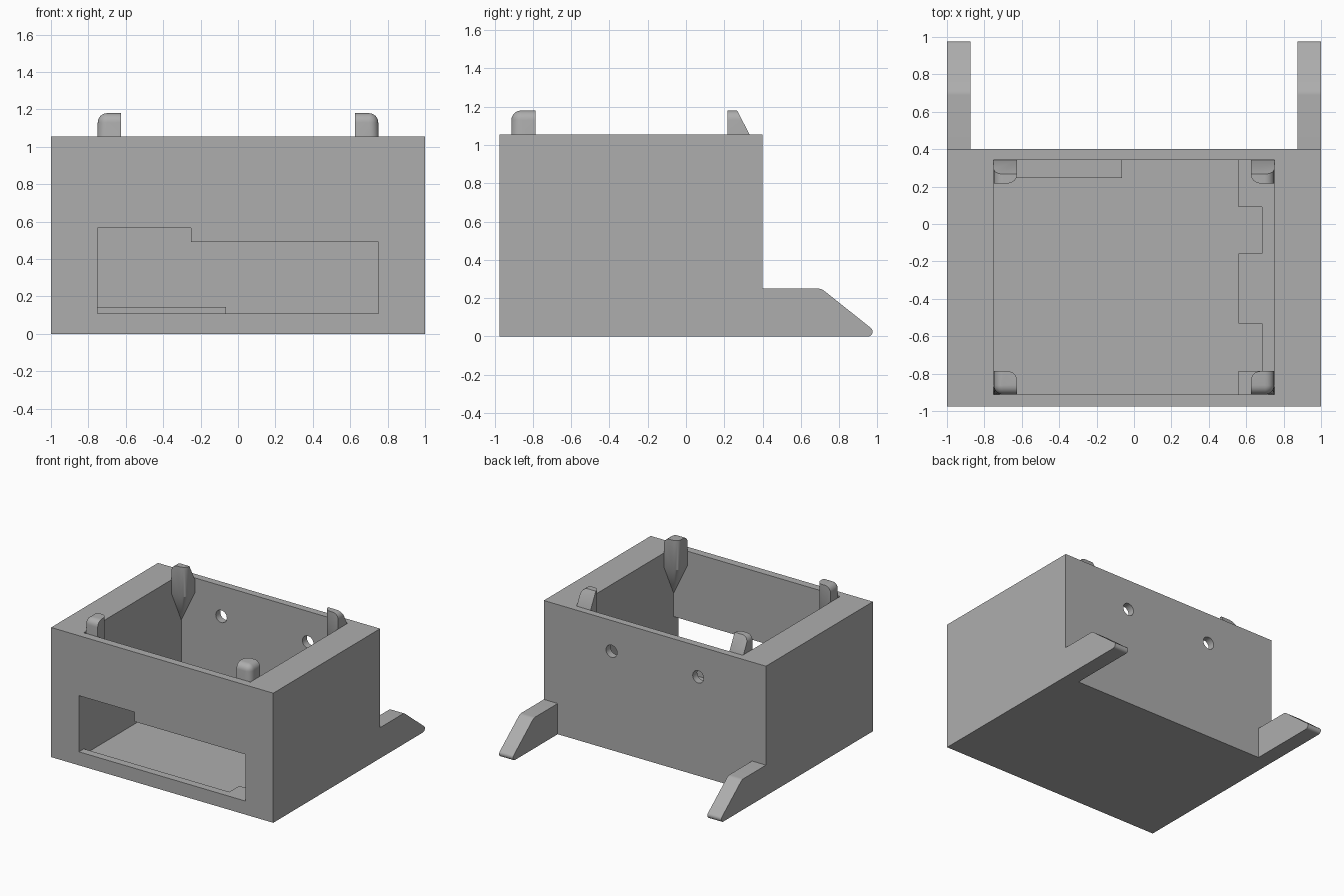
import bpy, bmesh, math
from mathutils import Vector

if "Cube" in bpy.data.objects:
    bpy.data.objects.remove(bpy.data.objects["Cube"])

grey = bpy.data.materials.new("grey_plastic")
grey.diffuse_color = (0.42, 0.42, 0.42, 1)
grey.use_nodes = True
grey.node_tree.nodes["Principled BSDF"].inputs["Base Color"].default_value = grey.diffuse_color


def finish(name, bm):
    bmesh.ops.recalc_face_normals(bm, faces=bm.faces)
    me = bpy.data.meshes.new(name)
    bm.to_mesh(me)
    bm.free()
    me.materials.append(grey)
    ob = bpy.data.objects.new(name, me)
    bpy.context.collection.objects.link(ob)
    return ob


def prism(name, pts, axis, a, b):
    """Extrude a 2D outline along an axis from a to b."""
    def place(p, h):
        return {'x': (h, p[0], p[1]), 'y': (p[0], h, p[1]), 'z': (p[0], p[1], h)}[axis]
    bm = bmesh.new()
    face = bm.faces.new([bm.verts.new(place(p, a)) for p in pts])
    ext = bmesh.ops.extrude_face_region(bm, geom=[face])
    move = Vector(place((0, 0), b - a))
    bmesh.ops.translate(bm, vec=move, verts=[v for v in ext['geom'] if isinstance(v, bmesh.types.BMVert)])
    return finish(name, bm)


def rect(x0, y0, x1, y1):
    return [(x0, y0), (x1, y0), (x1, y1), (x0, y1)]


def smooth(ob):
    bpy.ops.object.select_all(action='DESELECT')
    ob.select_set(True)
    bpy.context.view_layer.objects.active = ob
    bpy.ops.object.shade_smooth_by_angle(angle=math.radians(30))


def cut(ob, cutter):
    mod = ob.modifiers.new("cut", 'BOOLEAN')
    mod.operation = 'DIFFERENCE'
    mod.solver = 'EXACT'
    mod.object = cutter
    bpy.context.view_layer.objects.active = ob
    bpy.ops.object.modifier_apply(modifier=mod.name)
    bpy.data.objects.remove(cutter)


def arc(cx, cy, r, a0, a1, n=6):
    return [(cx + r * math.cos(math.radians(a0 + (a1 - a0) * i / n)),
             cy + r * math.sin(math.radians(a0 + (a1 - a0) * i / n))) for i in range(n + 1)]


# Open-topped housing with a stepped front window and two screw holes at the back
FLOOR = 0.0625
housing = prism("housing", rect(-1, -0.975, 1, 0.4), 'z', 0, 1.055)
cut(housing, prism("cavity", rect(-0.75, -0.912, 0.75, 0.342), 'z', FLOOR, 1.3))
window = [(-0.75, 0.11), (0.75, 0.11), (0.75, 0.49), (-0.25, 0.49), (-0.25, 0.567), (-0.75, 0.567)]
cut(housing, prism("window", window, 'y', -1.1, -0.8))
for x in (-0.39, 0.39):
    cut(housing, prism("screw_hole", arc(x, 0.805, 0.05, 0, 345, 23), 'y', 0.25, 0.5))
smooth(housing)

# Raised supports on the floor
prism("back_support", rect(-0.75, 0.245, -0.063, 0.342), 'z', FLOOR, 0.145)
notched = [(0.75, -0.912), (0.75, 0.342), (0.56, 0.342), (0.56, 0.092), (0.685, 0.092), (0.685, -0.158),
           (0.56, -0.158), (0.56, -0.533), (0.685, -0.533), (0.685, -0.785), (0.56, -0.785), (0.56, -0.912)]
prism("side_support", notched, 'z', FLOOR, 0.11)

# Rear feet with a sloped toe
foot = ([(0.4, 0), (0.4, 0.25)] + arc(0.69, 0.2, 0.05, 90, 53, 4)
        + arc(0.95, 0.025, 0.025, 53, -90, 8))
for side, x in (("left", -1), ("right", 0.875)):
    smooth(prism(side + "_foot", foot, 'x', x, x + 0.125))


# Corner pegs: rounded top, tapering down to a point in the corner
def peg(name, sx, sy):
    r, size, top = 0.05, 0.125, 1.18
    back = sy > 0
    levels = [(0.94, 0), (1.036, 0)]
    levels += [(top - r + r * math.sin(a), r * (1 - math.cos(a))) for a in [i * math.pi / 12 for i in range(7)]]
    corner = Vector((sx * 0.75, 0.342 if back else -0.912))
    bm = bmesh.new()
    bm.verts.new((corner.x, corner.y, 0.68))
    for z, inset in levels:
        v0 = max(0, (z - 1.036) * 0.52) if back else inset
        out = arc(size - r, size - r, r, 0, 90) + [(inset, size), (size, v0)]
        out += [(inset, v0)] if back else arc(r, r, r - inset, 180, 270)
        for u, v in out:
            bm.verts.new((corner.x - sx * u, corner.y - sy * v, z))
    bmesh.ops.remove_doubles(bm, verts=bm.verts, dist=0.0005)
    hull = bmesh.ops.convex_hull(bm, input=bm.verts)
    bmesh.ops.delete(bm, geom=[v for v in bm.verts if not v.link_faces], context='VERTS')
    bmesh.ops.dissolve_limit(bm, angle_limit=math.radians(1), verts=bm.verts, edges=bm.edges)
    smooth(finish(name, bm))


for sx, side in ((-1, "left"), (1, "right")):
    for sy, end in ((-1, "front"), (1, "back")):
        peg(end + "_" + side + "_peg", sx, sy)
